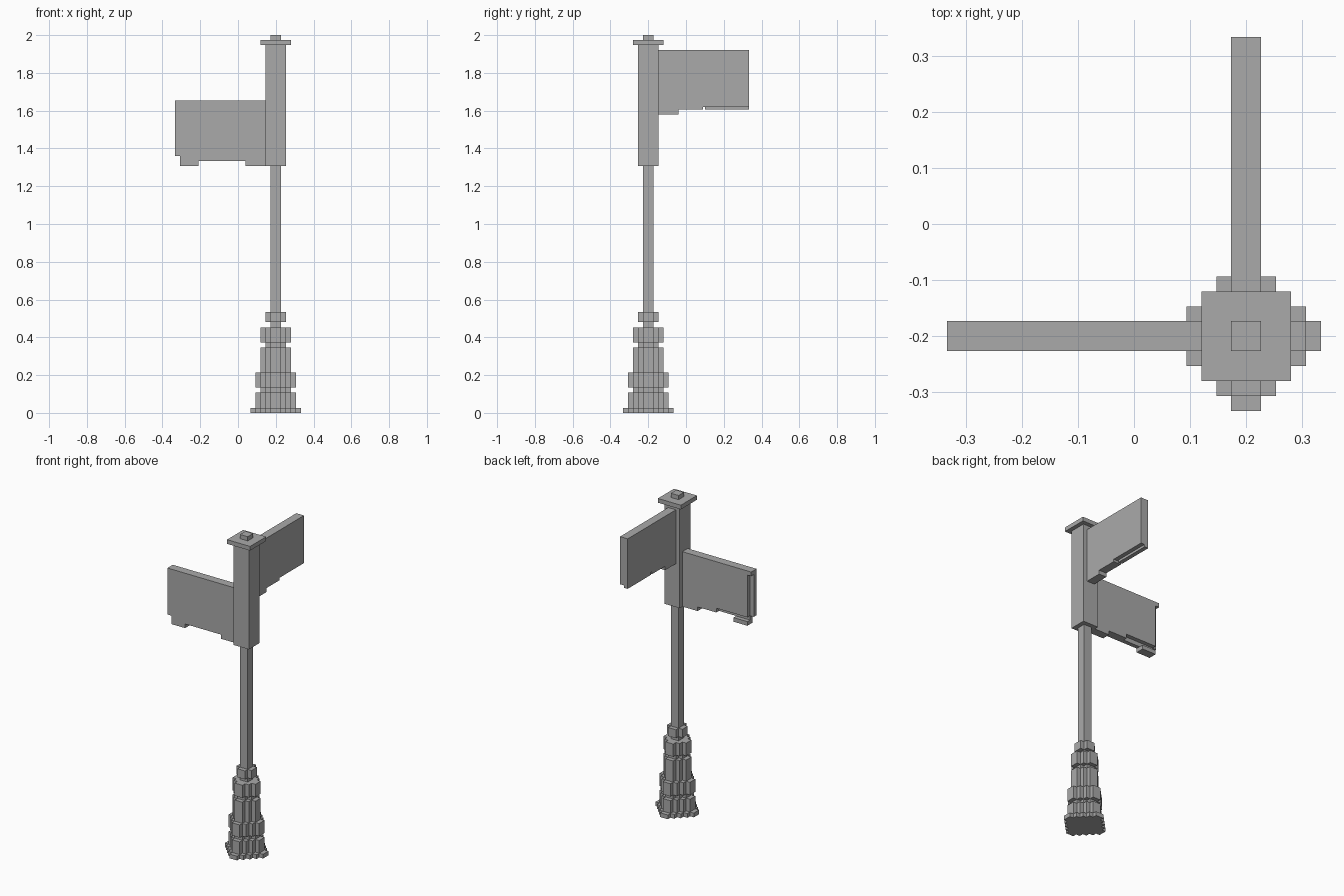
import bpy, bmesh

cube = bpy.data.objects.get("Cube")
if cube:
    bpy.data.objects.remove(cube)

U = 2 / 75          # one block
CX, CY = 0.2, -0.2  # post axis

grey = bpy.data.materials.new("cast_grey")
grey.use_nodes = True
COLOUR = (0.4, 0.4, 0.4, 1)
grey.diffuse_color = COLOUR
grey.node_tree.nodes["Principled BSDF"].inputs["Base Color"].default_value = COLOUR


def finish(name, bm):
    bmesh.ops.recalc_face_normals(bm, faces=bm.faces)
    mesh = bpy.data.meshes.new(name)
    bm.to_mesh(mesh)
    bm.free()
    mesh.materials.append(grey)
    obj = bpy.data.objects.new(name, mesh)
    bpy.context.collection.objects.link(obj)
    return obj


def add_box(bm, xs, ys, zs):
    verts = bmesh.ops.create_cube(bm, size=1)["verts"]
    for v in verts:
        for i, (lo, hi) in enumerate((xs, ys, zs)):
            v.co[i] = lo if v.co[i] < 0 else hi


def square_block(name, half, z0, z1):
    bm = bmesh.new()
    h = half * U
    add_box(bm, (CX - h, CX + h), (CY - h, CY + h), (z0 * U, z1 * U))
    return finish(name, bm)


def stepped_ring(name, r, z0, z1):
    """Extruded disc with a stair-stepped outline, r blocks in radius."""
    quarter = []
    for i in range(r):
        quarter += [(r - i, i), (r - i, i + 1)]
    quarter = quarter[1:] + [(0, r)]
    quarter = quarter[:-1]
    outline = []
    for turn in range(4):
        for x, y in quarter:
            for _ in range(turn):
                x, y = -y, x
            outline.append((x, y))
    bm = bmesh.new()
    face = bm.faces.new([bm.verts.new((CX + x * U, CY + y * U, z0 * U)) for x, y in outline])
    ext = bmesh.ops.extrude_face_region(bm, geom=[face])["geom"]
    tops = [v for v in ext if isinstance(v, bmesh.types.BMVert)]
    bmesh.ops.translate(bm, verts=tops, vec=(0, 0, (z1 - z0) * U))
    return finish(name, bm)


# Stacked base rings: name, radius, bottom, top (in blocks)
for ring in (("base_foot", 5, 0, 1), ("base_lower_ring", 4, 1, 4),
             ("base_lower_neck", 3, 4, 5), ("base_middle_ring", 4, 5, 8),
             ("base_column", 3, 8, 13), ("base_upper_neck", 2, 13, 14),
             ("base_upper_ring", 3, 14, 17), ("post_collar", 2, 18, 20)):
    stepped_ring(*ring)

# Post, sign housing, cap and finial
square_block("post", 1, 17, 49)
square_block("sign_housing", 2, 49, 73)
square_block("cap", 3, 73, 74)
square_block("finial", 1, 74, 75)

# Side sign, reaching toward -x; back half has a recessed end and lower edge
y0, y1 = CY - U, CY + U
END, ROOT = -0.333, CX - 2 * U
bm = bmesh.new()
add_box(bm, (END + U, ROOT), (y0, y1), (1.36, 1.627))          # panel
add_box(bm, (END, ROOT), (y0, y1), (1.627, 1.653))             # top rail
add_box(bm, (END, END + U), (y0, CY), (1.36, 1.627))           # thin end strip
add_box(bm, (END + U, -0.09), (y0, CY), (1.333, 1.36))         # recessed lower edge
add_box(bm, (-0.09, ROOT), (y0, y1), (1.333, 1.36))
add_box(bm, (END + U, -0.21), (y0, y1), (1.307, 1.333))        # outer tab
add_box(bm, (0.04, ROOT), (y0, y1), (1.307, 1.333))            # inner tab
finish("side_sign", bm)

# Rear sign, reaching toward +y
x0, x1 = CX - U, CX + U
ROOT, END = CY + 2 * U, 0.333
bm = bmesh.new()
add_box(bm, (x0, x1), (ROOT, END), (1.62, 1.92))               # panel
add_box(bm, (x0, x1), (ROOT, 0.09), (1.605, 1.62))             # lower edge
add_box(bm, (x0, CX), (0.10, END), (1.605, 1.62))              # recessed lower edge
add_box(bm, (x0, x1), (ROOT, -0.04), (1.58, 1.605))            # inner tab
finish("rear_sign", bm)
